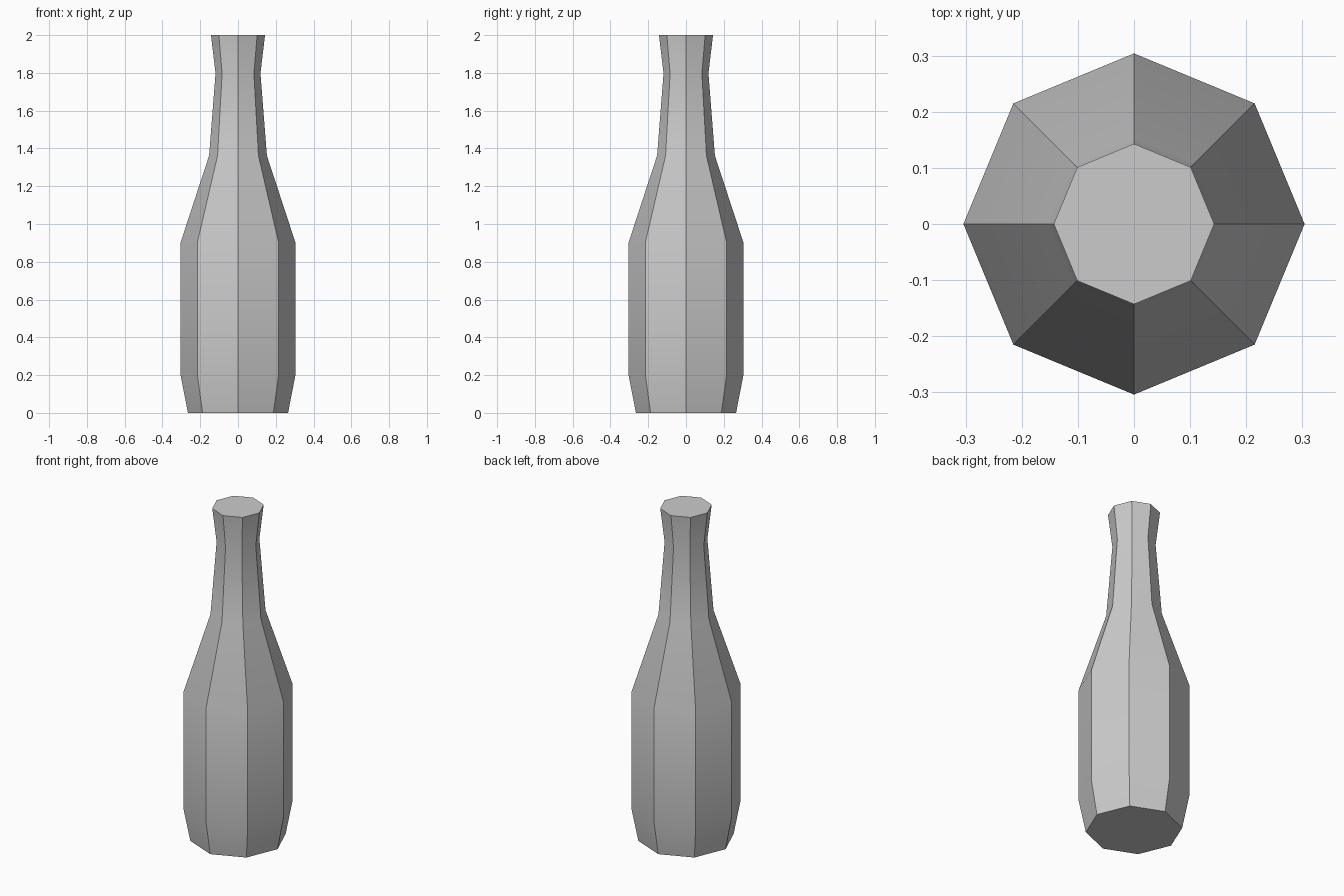
import bpy, bmesh
from math import cos, sin, pi, radians

if "Cube" in bpy.data.objects:
    bpy.data.objects.remove(bpy.data.objects["Cube"])

SIDES = 8
# (radius, height) from base to lip
PROFILE = [(0.265, 0.0), (0.304, 0.2), (0.304, 0.902),
           (0.153, 1.362), (0.119, 1.797), (0.143, 2.0)]


def lathe(name, profile, sides):
    bm = bmesh.new()
    rings = [[bm.verts.new((r * cos(2 * pi * i / sides), r * sin(2 * pi * i / sides), z))
              for i in range(sides)] for r, z in profile]
    for low, high in zip(rings, rings[1:]):
        for i in range(sides):
            j = (i + 1) % sides
            bm.faces.new((low[i], low[j], high[j], high[i]))
    # flat caps
    bm.faces.new(rings[0][::-1])
    bm.faces.new(rings[-1])
    mesh = bpy.data.meshes.new(name)
    bm.to_mesh(mesh)
    bm.free()
    obj = bpy.data.objects.new(name, mesh)
    bpy.context.collection.objects.link(obj)
    return obj


# Octagonal bottle: facets stay crisp, the profile blends softly
bottle = lathe("bottle", PROFILE, SIDES)
bpy.context.view_layer.objects.active = bottle
bottle.select_set(True)
bpy.ops.object.shade_smooth_by_angle(angle=radians(30))
